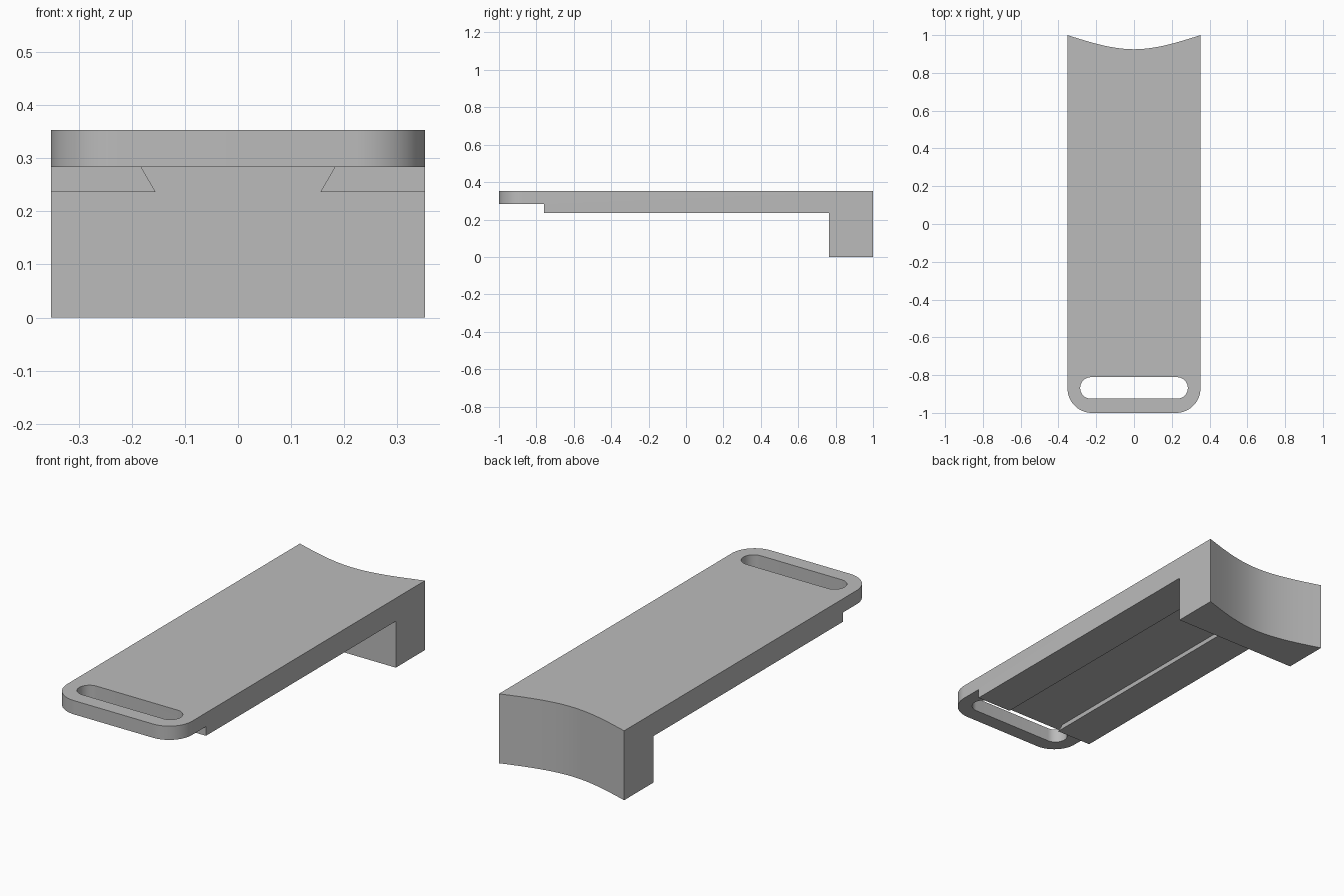
import bpy, bmesh
from math import pi, cos, sin, radians
from mathutils import Vector

cube = bpy.data.objects.get("Cube")
if cube:
    bpy.data.objects.remove(cube, do_unlink=True)

HALF_W, TOP, PLATE_UNDER, RAIL_UNDER = 0.352, 0.353, 0.283, 0.236
RAIL_FRONT, BLOCK_FRONT = -0.76, 0.765

grey = bpy.data.materials.new("plain grey")
grey.use_nodes = True
colour = (0.5, 0.5, 0.5, 1)
grey.diffuse_color = colour
grey.node_tree.nodes["Principled BSDF"].inputs["Base Color"].default_value = colour


def prism(name, points, sweep):
    """Extrude a closed 3D outline along a vector."""
    bm = bmesh.new()
    face = bm.faces.new([bm.verts.new(p) for p in points])
    grown = bmesh.ops.extrude_face_region(bm, geom=[face])["geom"]
    verts = [v for v in grown if isinstance(v, bmesh.types.BMVert)]
    bmesh.ops.translate(bm, verts=verts, vec=Vector(sweep))
    bmesh.ops.recalc_face_normals(bm, faces=bm.faces)
    mesh = bpy.data.meshes.new(name)
    bm.to_mesh(mesh)
    bm.free()
    mesh.materials.append(grey)
    obj = bpy.data.objects.new(name, mesh)
    bpy.context.collection.objects.link(obj)
    return obj


def arc(cx, cy, r, start, end, z, steps=20):
    angles = [start + (end - start) * i / steps for i in range(steps + 1)]
    return [(cx + r * cos(a), cy + r * sin(a), z) for a in angles]


def back_edge(x):
    """Hollow rear edge, most curved in the middle."""
    u = abs(x) / HALF_W
    return 0.925 + 0.075 * (1.5 * u ** 2 - 0.5 * u ** 3)


# Full-height body: rounded front corners, hollow back
R = 0.13
outline = arc(-HALF_W + R, -1 + R, R, pi, 1.5 * pi, 0)
outline += arc(HALF_W - R, -1 + R, R, 1.5 * pi, 2 * pi, 0)
xs = [HALF_W * (1 - i / 16) for i in range(33)]
outline += [(x, back_edge(x), 0) for x in xs]
body = prism("sliding_cover", outline, (0, 0, TOP))

# Space under the plate, leaving the rear block
side = [(-1.1, -0.1), (BLOCK_FRONT, -0.1), (BLOCK_FRONT, RAIL_UNDER),
        (RAIL_FRONT, RAIL_UNDER), (RAIL_FRONT, PLATE_UNDER), (-1.1, PLATE_UNDER)]
under = prism("underside_cutter", [(-0.5, y, z) for y, z in side], (1, 0, 0))

# Dovetail channel between the rails
slope = (0.182 - 0.155) / (PLATE_UNDER - RAIL_UNDER)
low = RAIL_UNDER - 0.03
half_low = 0.155 - 0.03 * slope
channel_start = RAIL_FRONT - 0.02
dovetail = prism("channel_cutter",
                 [(-half_low, channel_start, low), (half_low, channel_start, low),
                  (0.182, channel_start, PLATE_UNDER), (-0.182, channel_start, PLATE_UNDER)],
                 (0, BLOCK_FRONT - channel_start, 0))

# Rounded strap slot near the front
r = 0.057
slot_outline = (arc(0.285 - r, -0.868, r, -pi / 2, pi / 2, 0.2)
                + arc(-0.285 + r, -0.868, r, pi / 2, 1.5 * pi, 0.2))
slot = prism("slot_cutter", slot_outline, (0, 0, 0.3))

# Cut the shapes away, then discard the cutters
bpy.ops.object.select_all(action="DESELECT")
bpy.context.view_layer.objects.active = body
body.select_set(True)
for cutter in (under, dovetail, slot):
    cutter.hide_render = True
    mod = body.modifiers.new(cutter.name, "BOOLEAN")
    mod.operation = "DIFFERENCE"
    mod.solver = "EXACT"
    mod.object = cutter
    bpy.ops.object.modifier_apply(modifier=mod.name)
    bpy.data.objects.remove(cutter, do_unlink=True)

bpy.ops.object.shade_smooth_by_angle(angle=radians(30))
